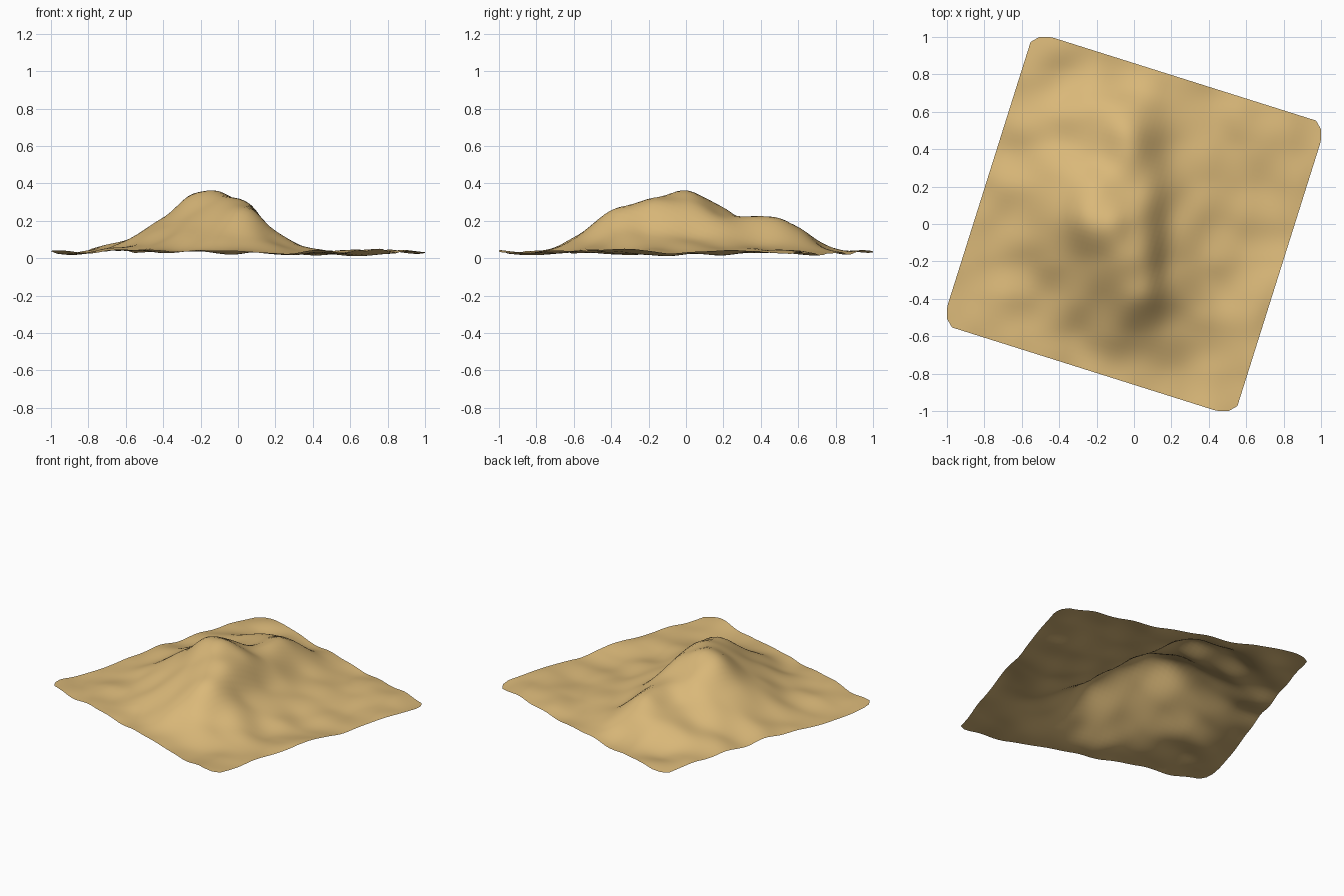
import bpy, bmesh, math
from mathutils import Matrix, Vector, noise

if "Cube" in bpy.data.objects:
    bpy.data.objects.remove(bpy.data.objects["Cube"])

# Coarse survey of the hill: columns x = -0.8..0.4, rows y = 0.8..-0.8, step 0.2
SURVEY = [
    [.03, .035, .04, .04, .03, .03, .03],
    [.035, .05, .09, .15, .15, .05, .03],
    [.04, .065, .115, .17, .215, .08, .04],
    [.04, .09, .20, .28, .23, .10, .04],
    [.045, .095, .225, .345, .305, .12, .045],
    [.04, .075, .16, .26, .305, .13, .045],
    [.03, .055, .10, .17, .255, .13, .04],
    [.03, .04, .05, .075, .11, .08, .03],
    [.03, .03, .03, .04, .04, .03, .03],
]
BASE = 0.032
# Extra crests and hollows: x, y, half width x, half width y, rise
CRESTS = [
    (.09, -.18, .07, .28, .035),
    (-.11, .0, .07, .10, .015),
    (-.28, .04, .07, .10, .018),
    (-.05, .50, .10, .08, .015),
    (-.22, .34, .12, .08, -.01),
    (-.08, .71, .20, .06, -.015),
    (.04, -.38, .08, .08, .012),
]


def survey(r, c):
    inside = 0 <= r < len(SURVEY) and 0 <= c < len(SURVEY[0])
    return SURVEY[r][c] if inside else BASE


def cubic(p, t):
    a, b, c, d = p
    return b + 0.5 * t * (c - a + t * (2*a - 5*b + 4*c - d + t * (3*(b - c) + d - a)))


def height(x, y):
    u, v = (x + 0.8) / 0.2, (0.8 - y) / 0.2
    c, r = math.floor(u), math.floor(v)
    rows = [cubic([survey(r + j, c + i) for i in range(-1, 3)], u - c)
            for j in range(-1, 3)]
    h = cubic(rows, v - r)
    for cx, cy, wx, wy, rise in CRESTS:
        h += rise * math.exp(-((x - cx) / wx) ** 2 - ((y - cy) / wy) ** 2)
    # gentle dune ripples
    h += 0.026 * noise.noise(Vector((x * 5, y * 5, 3.7)))
    return max(h, 0.0)


# Turned square sheet with blunted corners
bm = bmesh.new()
bmesh.ops.create_grid(bm, x_segments=56, y_segments=56, size=0.82,
                      matrix=Matrix.Rotation(math.radians(-17.5), 4, 'Z'))
for v in bm.verts:
    x = max(-1, min(1, v.co.x))
    y = max(-1, min(1, v.co.y))
    s = min(1, 1.12 / max(math.hypot(x, y), 0.01))
    v.co = (x * s, y * s, height(x * s, y * s))
for f in bm.faces:
    f.smooth = True

mesh = bpy.data.meshes.new("sand_hill")
bm.to_mesh(mesh)
bm.free()
hill = bpy.data.objects.new("sand_hill", mesh)
bpy.context.collection.objects.link(hill)

# Sand colour
sand = bpy.data.materials.new("sand")
sand.diffuse_color = (0.70, 0.48, 0.19, 1)
sand.use_nodes = True
sand.node_tree.nodes["Principled BSDF"].inputs["Base Color"].default_value = sand.diffuse_color
mesh.materials.append(sand)
